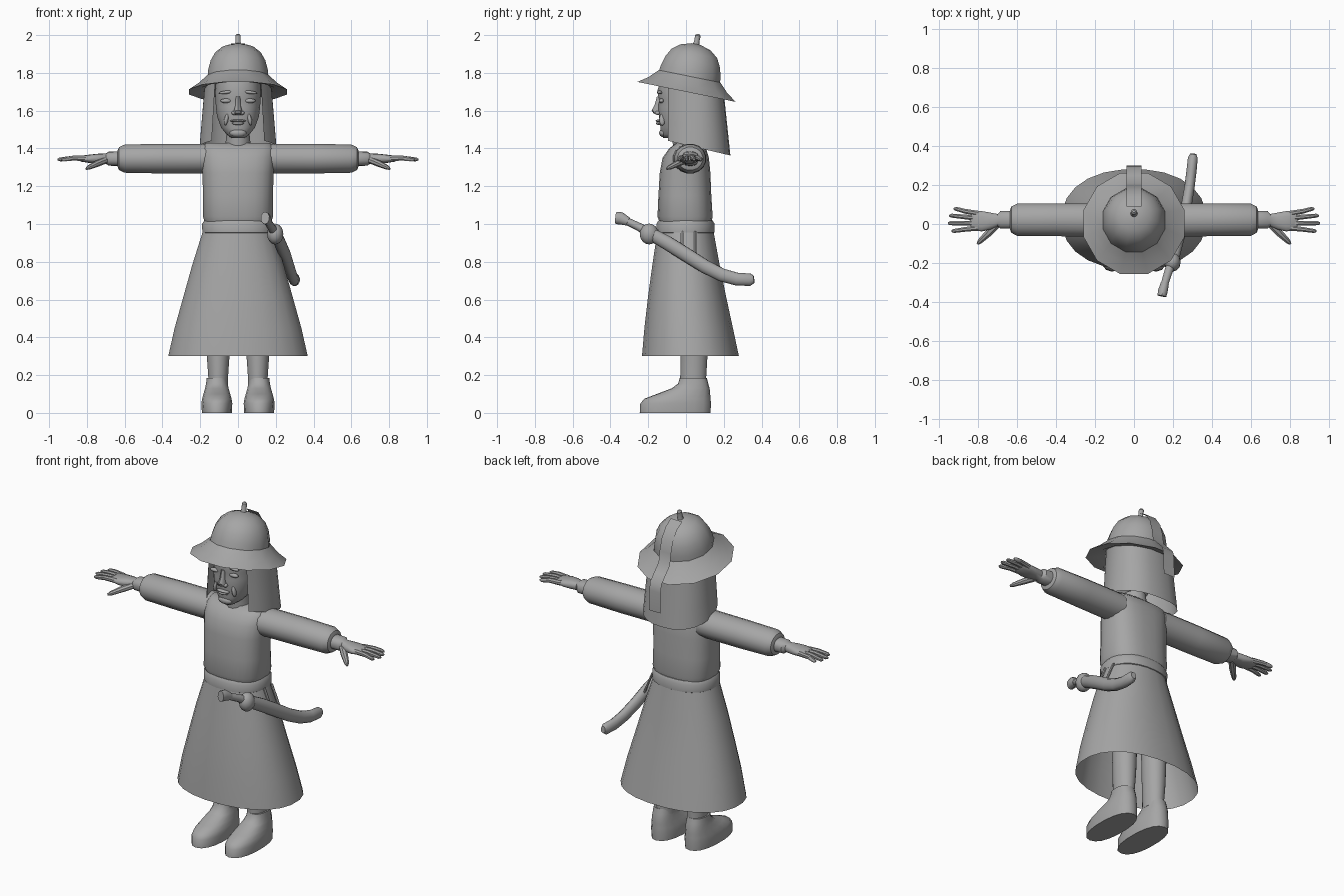
import bpy, bmesh, math
from mathutils import Vector, Matrix

clay = bpy.data.materials.new("clay_grey")
clay.diffuse_color = (0.38, 0.38, 0.38, 1)


def finish(name, bm, angle=40, normals=True):
    if normals:
        bmesh.ops.recalc_face_normals(bm, faces=bm.faces)
    me = bpy.data.meshes.new(name)
    bm.to_mesh(me)
    bm.free()
    me.materials.append(clay)
    ob = bpy.data.objects.new(name, me)
    bpy.context.collection.objects.link(ob)
    bpy.ops.object.select_all(action='DESELECT')
    ob.select_set(True)
    bpy.context.view_layer.objects.active = ob
    bpy.ops.object.shade_smooth_by_angle(angle=math.radians(angle))
    return ob


def loft(name, rings, n=20, power=2.0, bottom=True, top=True, angle=40, matrix=None):
    """Skin a list of (centre, half axis u, half axis v) cross-sections."""
    bm = bmesh.new()
    loops = []
    for c, u, v in rings:
        loop = []
        for i in range(n):
            a = 2 * math.pi * (i + 0.5) / n
            ca, sa = math.cos(a), math.sin(a)
            e = 2 / power
            loop.append(bm.verts.new(Vector(c) + Vector(u) * math.copysign(abs(ca) ** e, ca)
                                     + Vector(v) * math.copysign(abs(sa) ** e, sa)))
        loops.append(loop)
    for a, b in zip(loops, loops[1:]):
        for i in range(n):
            j = (i + 1) % n
            bm.faces.new((a[i], a[j], b[j], b[i]))
    if bottom:
        bm.faces.new(loops[0][::-1])
    if top:
        bm.faces.new(loops[-1])
    if matrix:
        bm.transform(matrix)
    return finish(name, bm, angle)


def stack(name, rows, cx=0, **kw):
    """Upright loft from rows of (z, half width, front y, back y)."""
    return loft(name, [((cx, (f + b) / 2, z), (w, 0, 0), (0, (b - f) / 2, 0))
                       for z, w, f, b in rows], **kw)


def tube(name, path, n=12, **kw):
    """Loft along rows of (x, y, z, side radius, up radius)."""
    pts = [Vector(p[:3]) for p in path]
    rings = []
    for i, p in enumerate(path):
        t = (pts[min(i + 1, len(pts) - 1)] - pts[max(i - 1, 0)]).normalized()
        side = t.cross(Vector((0, 0, 1))).normalized()
        rings.append((pts[i], side * p[3], side.cross(t) * p[4]))
    return loft(name, rings, n=n, **kw)


def blob(name, centre, size, roll=0, seg=12):
    bm = bmesh.new()
    bmesh.ops.create_uvsphere(bm, u_segments=seg, v_segments=8, radius=1)
    bm.transform(Matrix.Translation(centre) @ Matrix.Rotation(roll, 4, 'Y')
                 @ Matrix.Diagonal((*size, 1)))
    return finish(name, bm, 60)


# Robe: open skirt, belt, torso
stack("skirt", [(0.30, 0.372, -0.235, 0.282), (0.45, 0.338, -0.222, 0.25),
                (0.62, 0.29, -0.202, 0.213), (0.78, 0.245, -0.18, 0.18),
                (0.96, 0.188, -0.153, 0.147)], n=24, bottom=False, power=2.2)
stack("belt", [(0.948, 0.18, -0.145, 0.14), (0.955, 0.19, -0.157, 0.152),
               (1.0, 0.192, -0.158, 0.153), (1.018, 0.18, -0.147, 0.143)], n=24, power=2.3)
stack("torso", [(1.005, 0.175, -0.14, 0.135), (1.04, 0.187, -0.152, 0.142),
                (1.15, 0.186, -0.147, 0.135), (1.27, 0.19, -0.14, 0.13),
                (1.35, 0.195, -0.125, 0.122), (1.40, 0.193, -0.09, 0.107),
                (1.43, 0.17, -0.05, 0.07)], n=24, power=2.6, angle=60)

# Neck and head
stack("neck", [(1.40, 0.07, -0.07, 0.08), (1.48, 0.062, -0.075, 0.07)], n=16)
stack("head", [(1.455, 0.035, -0.12, -0.03), (1.475, 0.062, -0.134, 0.02),
               (1.51, 0.09, -0.136, 0.07), (1.57, 0.112, -0.144, 0.11),
               (1.62, 0.118, -0.147, 0.13), (1.66, 0.12, -0.143, 0.14),
               (1.70, 0.122, -0.154, 0.14), (1.78, 0.115, -0.13, 0.13)], n=24, power=2.3, angle=60)
stack("nose", [(1.578, 0.018, -0.15, -0.12), (1.585, 0.026, -0.172, -0.12),
               (1.602, 0.022, -0.182, -0.12), (1.63, 0.014, -0.166, -0.12),
               (1.675, 0.012, -0.154, -0.12)], n=10)
blob("upper_lip", (0, -0.142, 1.546), (0.042, 0.019, 0.008))
blob("lower_lip", (0, -0.14, 1.533), (0.032, 0.019, 0.009))
blob("chin", (0, -0.122, 1.482), (0.045, 0.02, 0.022))

for s, side in ((1, "right"), (-1, "left")):
    # Facial details
    blob(side + "_eye", (s * 0.063, -0.13, 1.652), (0.03, 0.014, 0.012))
    blob(side + "_brow", (s * 0.065, -0.139, 1.697), (0.038, 0.014, 0.009), s * 0.12)
    blob(side + "_cheek_fold", (s * 0.062, -0.126, 1.553), (0.011, 0.016, 0.032), -s * 0.2)
    blob(side + "_nostril", (s * 0.022, -0.15, 1.588), (0.012, 0.014, 0.011))

    # Sleeve and wrist
    def across(rows):
        return [((s * x, y, z), (0, ry, 0), (0, 0, rz)) for x, y, z, ry, rz in rows]
    loft(side + "_sleeve", across([(0.14, 0.018, 1.346, 0.09, 0.078), (0.20, 0.02, 1.346, 0.088, 0.08),
                                   (0.40, 0.022, 1.346, 0.086, 0.08), (0.60, 0.022, 1.346, 0.084, 0.076),
                                   (0.63, 0.022, 1.346, 0.068, 0.062), (0.637, 0.022, 1.346, 0.05, 0.045)]),
         n=16)
    loft(side + "_hand", across([(0.62, 0.022, 1.346, 0.046, 0.04), (0.685, 0.022, 1.346, 0.046, 0.037),
                                 (0.70, 0.02, 1.346, 0.032, 0.027), (0.74, 0.015, 1.345, 0.045, 0.027),
                                 (0.78, 0.014, 1.345, 0.053, 0.023), (0.83, 0.016, 1.346, 0.05, 0.016),
                                 (0.838, 0.016, 1.346, 0.042, 0.011)]), n=14, power=2.4)
    # Fingers and thumb
    for k, (y0, y1, tip) in enumerate([(0.054, 0.078, 0.925), (0.03, 0.043, 0.948),
                                       (0.004, 0.004, 0.955), (-0.02, -0.036, 0.937)]):
        tube(f"{side}_finger_{k + 1}", [(s * 0.80, y0, 1.347, 0.015, 0.016),
             (s * 0.87, (y0 + y1) / 2, 1.349, 0.013, 0.014),
             (s * (tip - 0.012), y1, 1.342, 0.011, 0.011), (s * tip, y1, 1.341, 0.005, 0.005)], n=8)
    tube(side + "_thumb", [(s * 0.70, 0.0, 1.338, 0.02, 0.018), (s * 0.745, -0.045, 1.32, 0.02, 0.017),
                           (s * 0.79, -0.088, 1.299, 0.014, 0.012),
                           (s * 0.803, -0.102, 1.292, 0.006, 0.006)], n=8)

    # Leg and boot
    stack(side + "_leg", [(0.15, 0.054, -0.03, 0.11), (0.185, 0.053, -0.032, 0.108),
                          (0.30, 0.061, -0.03, 0.115), (0.55, 0.07, -0.03, 0.12)], cx=s * 0.105, n=16)
    stack(side + "_boot", [(0, 0.08, -0.245, 0.13), (0.05, 0.083, -0.242, 0.132),
                           (0.075, 0.079, -0.22, 0.13), (0.10, 0.072, -0.155, 0.128),
                           (0.13, 0.063, -0.075, 0.125), (0.155, 0.058, -0.042, 0.118),
                           (0.185, 0.054, -0.033, 0.11)], cx=s * 0.112, n=18, power=2.3)

# Helmet, tipped so the back hangs lower
tilt = Matrix.Translation((0, 0.017, 1.77)) @ Matrix.Rotation(-0.2, 4, 'X')


def round_rings(rows):
    return [((0, 0, z), (rx, 0, 0), (0, ry, 0)) for z, rx, ry in rows]


loft("helmet_dome", round_rings([(-0.01, 0.166, 0.172), (0.04, 0.163, 0.167), (0.09, 0.15, 0.153),
                                 (0.135, 0.125, 0.128), (0.168, 0.085, 0.085), (0.186, 0.025, 0.025)]),
     n=12, bottom=False, matrix=tilt)
loft("helmet_brim", round_rings([(-0.072, 0.268, 0.275), (-0.035, 0.215, 0.22), (0.012, 0.166, 0.172)]),
     n=12, bottom=False, top=False, matrix=tilt)
loft("helmet_lining", round_rings([(-0.071, 0.266, 0.273), (-0.06, 0.2, 0.21), (-0.04, 0.16, 0.17)]),
     n=12, bottom=False, matrix=tilt)
loft("helmet_knob", round_rings([(0.17, 0.022, 0.022), (0.20, 0.014, 0.014), (0.232, 0.015, 0.015),
                                 (0.24, 0.007, 0.007)]), n=10, matrix=tilt)


def sheet(name, rows, angle=40):
    bm = bmesh.new()
    grid = [[bm.verts.new(p) for p in row] for row in rows]
    for a, b in zip(grid, grid[1:]):
        for i in range(len(a) - 1):
            bm.faces.new((a[i], a[i + 1], b[i + 1], b[i]))
    return finish(name, bm, angle)


# Ribbon over the dome and brim, hanging down behind
ribbon = [(0.09, 0.955), (0.14, 0.925), (0.18, 0.865), (0.198, 0.80), (0.208, 0.735),
          (0.25, 0.69), (0.288, 0.65), (0.297, 0.60), (0.30, 0.48)]
sheet("helmet_ribbon", [[(-0.038, y, 1 + z), (0.038, y, 1 + z)] for y, z in ribbon])

# Neck cloth, open at the face
cloth = []
for t in (0, 0.33, 0.67, 1):
    row = []
    for i in range(21):
        a = math.radians(-52 + 284 * i / 20)
        ca, sa = math.cos(a), math.sin(a)
        y = 0.065 + sa * (0.135 + 0.035 * t)
        if sa < 0:
            y = 0.065 + sa * 0.205
        x = math.copysign(abs(ca) ** 0.8, ca) * (0.178 + 0.027 * t)
        low = 1.418 - 0.235 * y
        row.append((x, y, 1.735 - 0.2 * y + t * (low - 1.735 + 0.2 * y)))
    cloth.append(row)
sheet("neck_cloth", cloth)

# Curved sword: grip, pommel, guard, scabbard and hanging straps
tube("sword_pommel", [(0.143, -0.37, 1.032, 0.024, 0.033), (0.148, -0.345, 1.03, 0.026, 0.033),
                      (0.158, -0.305, 1.012, 0.022, 0.022)], n=10)
tube("sword_grip", [(0.155, -0.315, 1.016, 0.02, 0.02), (0.175, -0.25, 0.985, 0.022, 0.022),
                    (0.20, -0.18, 0.945, 0.026, 0.026)], n=10)
blob("sword_guard", (0.197, -0.195, 0.947), (0.043, 0.05, 0.055))
tube("scabbard", [(0.197, -0.20, 0.955, 0.03, 0.034), (0.222, -0.10, 0.90, 0.03, 0.038),
                  (0.25, 0.0, 0.838, 0.029, 0.038), (0.27, 0.10, 0.775, 0.028, 0.037),
                  (0.285, 0.19, 0.73, 0.027, 0.036), (0.295, 0.27, 0.708, 0.027, 0.035),
                  (0.302, 0.34, 0.705, 0.026, 0.034), (0.304, 0.36, 0.707, 0.016, 0.02)], n=12)
for k, y in enumerate((-0.02, 0.05)):
    tube(f"sword_strap_{k + 1}", [(0.19, y, 0.96, 0.009, 0.007), (0.215, y, 0.90, 0.009, 0.007),
                                  (0.248, y, 0.82, 0.009, 0.007)], n=6)
